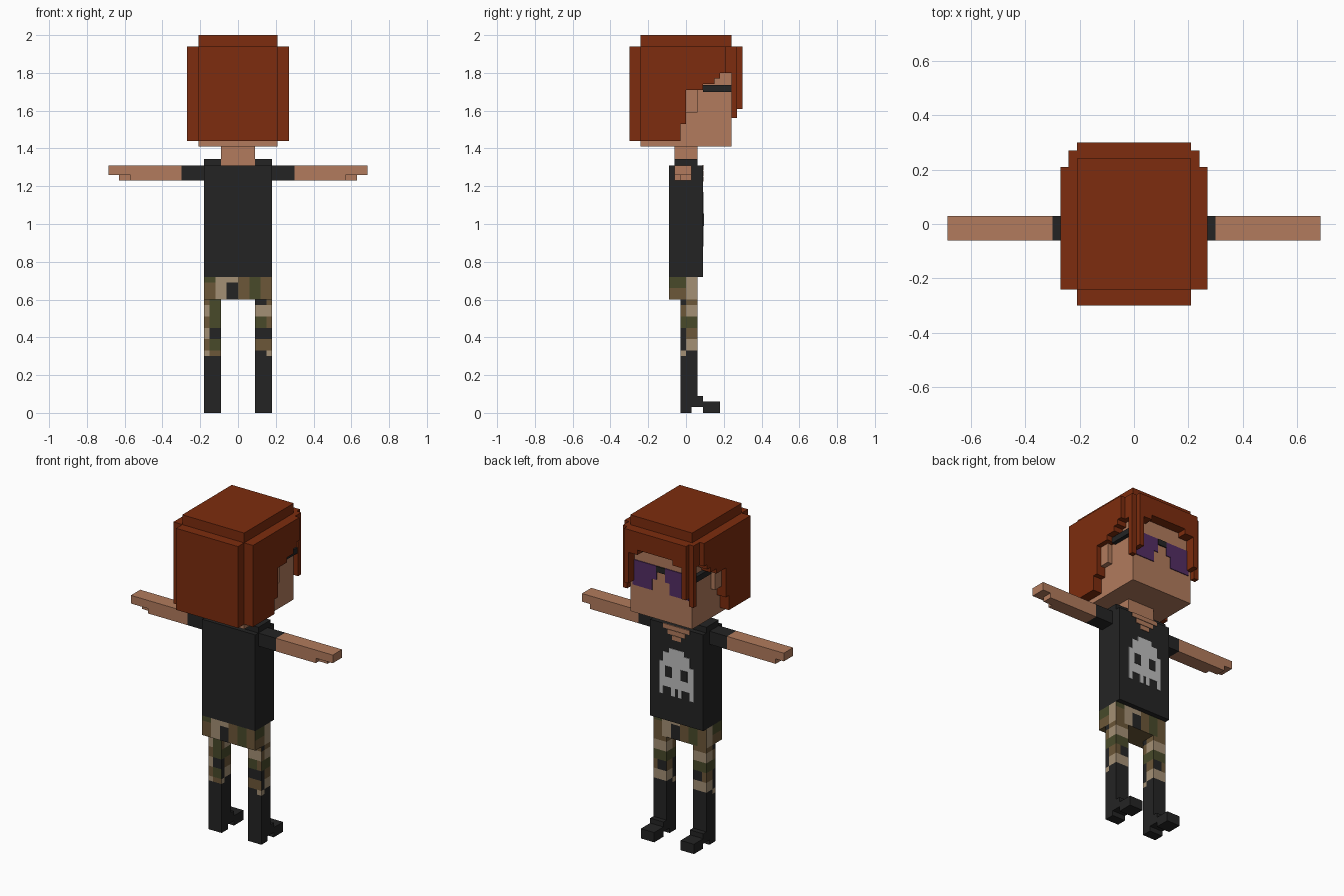
import bpy, bmesh
from mathutils import Vector

if "Cube" in bpy.data.objects:
    bpy.data.objects.remove(bpy.data.objects["Cube"])


def lin(c):
    c /= 255
    return c / 12.92 if c <= 0.04045 else ((c + 0.055) / 1.055) ** 2.4


COLOURS = {
    "auburn": (125, 44, 14), "skin": (178, 123, 93), "black": (36, 36, 36),
    "purple": (84, 46, 100), "light_grey": (190, 190, 190),
    "tan": (164, 144, 117), "brown": (108, 87, 56), "olive": (72, 74, 42),
}
MATS = {}
for key, rgb in COLOURS.items():
    MATS[key] = bpy.data.materials.new(key)
    MATS[key].diffuse_color = (*[lin(c) for c in rgb], 1)


def finish(name, bm, mats):
    bmesh.ops.recalc_face_normals(bm, faces=bm.faces)
    me = bpy.data.meshes.new(name)
    bm.to_mesh(me)
    bm.free()
    for m in mats:
        me.materials.append(MATS[m])
    ob = bpy.data.objects.new(name, me)
    bpy.context.collection.objects.link(ob)
    return ob


def box(name, mat, x, y, z, cuts=((), (), ()), rule=None, mats=None):
    """Box from ranges, optionally sliced and coloured face by face."""
    x, y, z = sorted(x), sorted(y), sorted(z)
    bm = bmesh.new()
    bmesh.ops.create_cube(bm, size=1)
    for v in bm.verts:
        v.co = Vector([r[0] if c < 0 else r[1] for c, r in zip(v.co, (x, y, z))])
    for axis in range(3):
        n = Vector([float(i == axis) for i in range(3)])
        for c in cuts[axis]:
            bmesh.ops.bisect_plane(bm, geom=bm.verts[:] + bm.edges[:] + bm.faces[:],
                                   plane_co=n * c, plane_no=n)
    if rule:
        bm.normal_update()
        for f in bm.faces:
            f.material_index = rule(f.calc_center_median(), f.normal)
    return finish(name, bm, mats or [mat])


def prism(name, mat, pts, x0, x1):
    """Side profile (y, z) extruded across x."""
    bm = bmesh.new()
    f = bm.faces.new([bm.verts.new((x0, y, z)) for y, z in pts])
    ext = bmesh.ops.extrude_face_region(bm, geom=[f])["geom"]
    for v in ext:
        if isinstance(v, bmesh.types.BMVert):
            v.co.x = x1
    return finish(name, bm, [mat])


# Head and neck
box("head", "skin", (-.21, .21), (-.24, .24), (1.41, 1.94))
box("neck", "skin", (-.09, .09), (-.06, .06), (1.29, 1.41))

# Hair: cap, back slab, stepped sides and fringe
box("hair_cap", "auburn", (-.21, .21), (-.24, .24), (1.94, 2.0))
box("hair_back", "auburn", (-.21, .21), (-.30, -.24), (1.44, 1.94))
box("fringe", "auburn", (-.12, .12), (.24, .30), (1.83, 1.94))
side_hair = [(-.24, 1.44), (-.03, 1.44), (-.03, 1.53), (0, 1.53), (0, 1.71), (.09, 1.71),
             (.09, 1.74), (.15, 1.74), (.15, 1.77), (.18, 1.77), (.18, 1.80),
             (.21, 1.80), (.21, 1.94), (-.24, 1.94)]
for s, side in ((-1, "left"), (1, "right")):
    prism(side + "_side_hair", "auburn", side_hair, s * .21, s * .27)
    box(side + "_fringe_step", "auburn", (s * .12, s * .18), (.24, .30), (1.80, 1.94))
    box(side + "_front_lock", "auburn", (s * .18, s * .21), (.24, .30), (1.61, 1.94))
    box(side + "_corner_lock", "auburn", (s * .21, s * .24), (.24, .27), (1.56, 1.94))
    box(side + "_temple_hair", "auburn", (s * .21, s * .24), (.21, .24), (1.80, 1.94))
    box(side + "_ear", "skin", (s * .21, s * .24), (0, .06), (1.59, 1.71))
    # Sunglasses
    box(side + "_glasses_arm", "black", (s * .21, s * .235), (.09, .24), (1.70, 1.735))
    box(side + "_lens", "purple", (s * .03, s * .21), (.238, .245), (1.65, 1.735))
    box(side + "_lens_bottom", "purple", (s * .06, s * .19), (.238, .245), (1.58, 1.65))
box("glasses_bridge", "black", (-.03, .03), (.238, .247), (1.70, 1.735))

# Shirt with neckline and pixel print
box("shirt", "black", (-.18, .18), (-.09, .09), (.72, 1.31))
for i, w in enumerate((.09, .06, .03)):
    box("neckline_%d" % i, "skin", (-w, w), (.088, .093), (1.285 - i * .03, 1.312 - i * .03))
for i, (w, z0, z1) in enumerate(((.115, .93, 1.08), (.09, 1.08, 1.14), (.05, 1.14, 1.17))):
    box("shirt_print_%d" % i, "light_grey", (-w, w), (.088, .093), (z0, z1))
for s, side in ((-1, "left"), (1, "right")):
    box(side + "_print_eye", "black", (s * .03, s * .075), (.09, .095), (.99, 1.055))
    for j, x in enumerate((.01, .09)):
        box("%s_print_tooth_%d" % (side, j), "light_grey", (s * x, s * (x + .025)),
            (.088, .093), (.88, .93))

# Shoulders, sleeves and arms
for s, side in ((-1, "left"), (1, "right")):
    box(side + "_shoulder", "black", (s * .09, s * .18), (-.06, .06), (1.31, 1.345))
    box(side + "_sleeve", "black", (s * .18, s * .30), (-.06, .03), (1.23, 1.31))
    box(side + "_forearm", "skin", (s * .30, s * .57), (-.06, .03), (1.23, 1.31))
    box(side + "_hand", "skin", (s * .57, s * .685), (-.06, .03), (1.26, 1.31))
    box(side + "_thumb", "skin", (s * .57, s * .63), (-.03, .03), (1.23, 1.26))

# Camouflage trousers: patches picked from letter rows, t tan, b brown, g olive, k black
CAMO = ["tan", "brown", "olive", "black"]
LEG_Z = (.33, .39, .45, .51, .57)
BACK_ROWS = {-1: ("tb", "bg", "tk", "bg", "tg", "bg"), 1: ("kt", "bb", "kk", "gb", "tt", "kb")}
SIDE_ROWS = ("tk", "kt", "kb", "gg", "bt", "kb")
FRONT_ROWS = ("kk", "tt", "bk", "gg", "tt", "bb")
HIP_BACK = ("gttbgb", "btkbgb")


def leg_rule(side):
    def rule(c, n):
        row = sum(c.z > z for z in LEG_Z)
        if abs(n.x) > .5:
            return "tbgk".index(SIDE_ROWS[row][int(c.y > 0)])
        if n.y > .5:
            return "tbgk".index(FRONT_ROWS[row][int(abs(c.x) < .15)])
        if n.y < -.5:
            return "tbgk".index(BACK_ROWS[side][row][int(c.x > side * .135 + .015 * (1 if side > 0 else -1))])
        return 1
    return rule


def hip_rule(c, n):
    if abs(n.x) > .5:
        return 0 if c.y > 0 else (2 if c.z > .66 else 1)
    if abs(n.y) > .5:
        col = min(5, int((c.x + .18) / .06))
        row = int(c.z < .68)
        return "tbgk".index(HIP_BACK[row][col if n.y < 0 else 5 - col])
    return 1


box("trouser_hips", None, (-.18, .18), (-.09, .06), (.60, .72),
    ((-.12, -.06, 0, .06, .12), (0,), (.66, .69)), hip_rule, CAMO)

# Legs and boots
boot = [(-.03, 0), (.03, 0), (.03, .03), (.09, .03), (.09, 0), (.18, 0), (.18, .06),
        (.09, .06), (.09, .09), (.06, .09), (.06, .30), (-.03, .30)]
for s, side in ((-1, "left"), (1, "right")):
    box(side + "_trouser_leg", None, (s * .09, s * .18), (-.03, .06), (.30, .60),
        ((s * .15,), (0,), LEG_Z), leg_rule(s), CAMO)
    prism(side + "_boot", "black", boot, s * .09, s * .18)

for m in bpy.data.materials:
    if m.users and not m.is_grease_pencil:
        m.use_nodes = True
        m.node_tree.nodes["Principled BSDF"].inputs["Base Color"].default_value = m.diffuse_color
